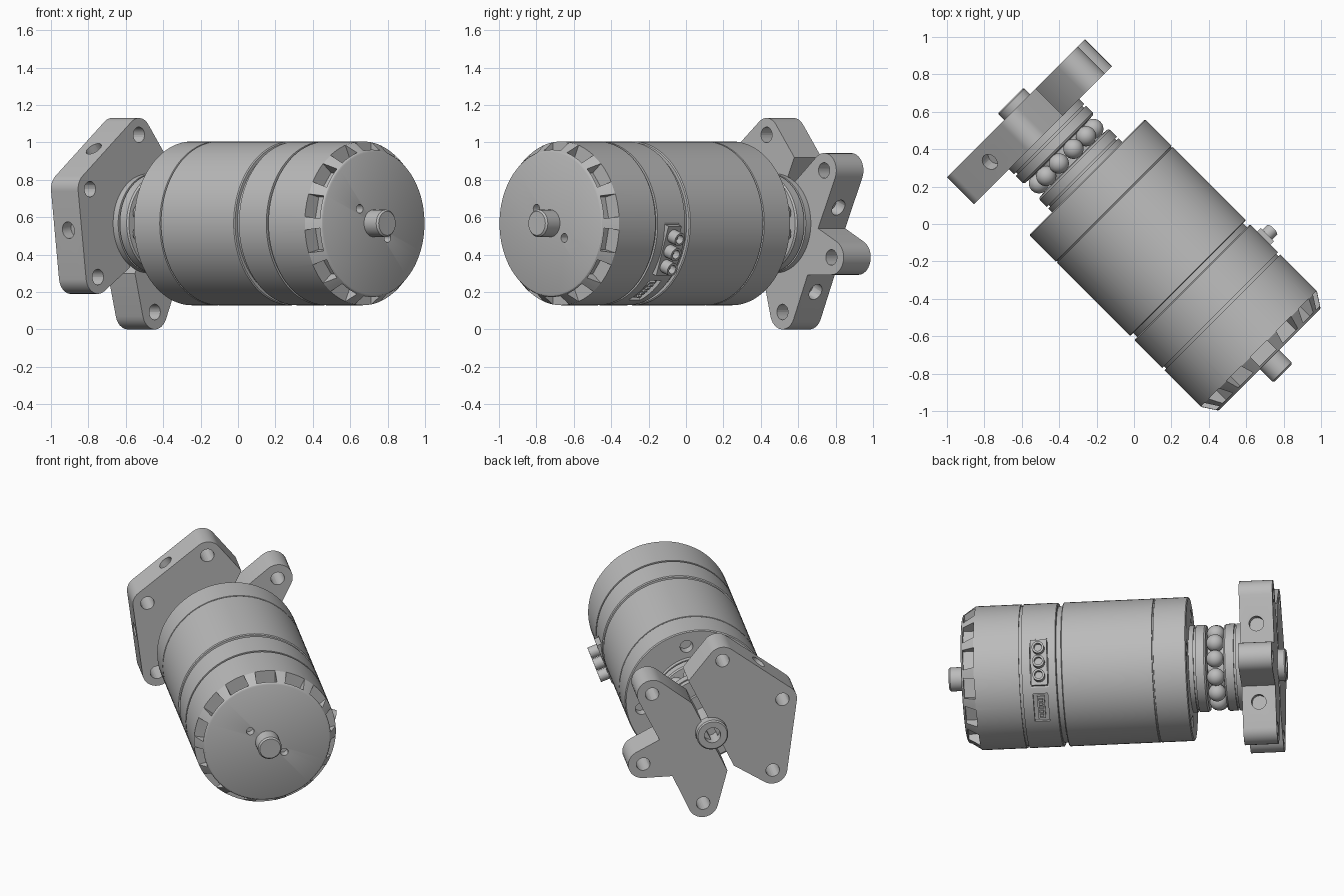
import bpy
import bmesh
import math
from mathutils import Matrix, Vector

cube = bpy.data.objects.get("Cube")
if cube:
    bpy.data.objects.remove(cube, do_unlink=True)

# Local frame: X runs along the motor axis, Y sideways, Z up
FRAME = Matrix.Translation((0, 0, 0.567)) @ Matrix.Rotation(-math.pi / 4, 4, 'Z')
AXIS_Z = 0.567

steel = bpy.data.materials.new("grey_metal")
steel.use_nodes = True
steel.diffuse_color = (0.5, 0.5, 0.5, 1)
steel.node_tree.nodes["Principled BSDF"].inputs["Base Color"].default_value = (0.5, 0.5, 0.5, 1)


def finish(name, bm, smooth=True):
    bmesh.ops.recalc_face_normals(bm, faces=bm.faces)
    mesh = bpy.data.meshes.new(name)
    bm.to_mesh(mesh)
    bm.free()
    ob = bpy.data.objects.new(name, mesh)
    bpy.context.collection.objects.link(ob)
    ob.matrix_world = FRAME
    mesh.materials.append(steel)
    if smooth:
        smooth_object(ob)
    return ob


def select(ob):
    bpy.ops.object.select_all(action='DESELECT')
    ob.select_set(True)
    bpy.context.view_layer.objects.active = ob


def smooth_object(ob):
    select(ob)
    bpy.ops.object.shade_smooth_by_angle(angle=math.radians(30))


def lathe(name, profile, steps=96):
    """Spin (axis position, radius) points about the motor axis."""
    bm = bmesh.new()
    pts = [bm.verts.new((s, r, 0)) for s, r in profile]
    edges = [bm.edges.new(p) for p in zip(pts, pts[1:])]
    bmesh.ops.spin(bm, geom=pts + edges, cent=(0, 0, 0), axis=(1, 0, 0),
                   angle=2 * math.pi, steps=steps, use_merge=True)
    bmesh.ops.remove_doubles(bm, verts=bm.verts, dist=1e-5)
    return finish(name, bm)


def add_rod(bm, centre, direction, radius, length, segments=24):
    turn = Vector(direction).to_track_quat('Z', 'Y').to_matrix().to_4x4()
    bmesh.ops.create_cone(bm, cap_ends=True, segments=segments, radius1=radius, radius2=radius,
                          depth=length, matrix=Matrix.Translation(centre) @ turn)


def add_box(bm, size, centre, angle):
    """Box on the casing: Y is radial before turning about the axis."""
    place = Matrix.Rotation(angle, 4, 'X') @ Matrix.Translation(centre)
    bmesh.ops.create_cube(bm, size=1, matrix=place @ Matrix.Diagonal((*size, 1)))


def cut(ob, bm):
    cutter = finish("cutter", bm, False)
    cutter.hide_render = True
    mod = ob.modifiers.new("cut", 'BOOLEAN')
    mod.operation = 'DIFFERENCE'
    mod.solver = 'EXACT'
    mod.object = cutter
    select(ob)
    bpy.ops.object.modifier_apply(modifier=mod.name)
    bpy.data.objects.remove(cutter, do_unlink=True)
    smooth_object(ob)


def rounded_outline(circles):
    """Counter-clockwise outline joining circles (u, z, radius) by tangents."""
    normals = []
    for a, b in zip(circles, circles[1:] + circles[:1]):
        d = Vector(b[:2]) - Vector(a[:2])
        k = (a[2] - b[2]) / d.length
        d.normalize()
        normals.append(k * d + math.sqrt(1 - k * k) * Vector((d.y, -d.x)))
    points = []
    for i, (u, z, r) in enumerate(circles):
        if r == 0:
            points.append((u, z))
            continue
        start = math.atan2(normals[i - 1].y, normals[i - 1].x)
        sweep = (math.atan2(normals[i].y, normals[i].x) - start) % (2 * math.pi)
        for j in range(13):
            t = start + sweep * j / 12
            points.append((u + r * math.cos(t), z + r * math.sin(t)))
    return points


def mount_plate(name, circles, side_holes):
    back, front = -0.884, -0.679
    bm = bmesh.new()
    face = bm.faces.new([bm.verts.new((back, u, z - AXIS_Z)) for u, z in rounded_outline(circles)])
    ext = bmesh.ops.extrude_face_region(bm, geom=[face])
    bmesh.ops.translate(bm, vec=(front - back, 0, 0),
                        verts=[g for g in ext["geom"] if isinstance(g, bmesh.types.BMVert)])
    plate = finish(name, bm)
    # Bolt holes through the lobes, and blind holes in the edges
    holes = bmesh.new()
    for u, z, r in circles:
        if r:
            add_rod(holes, (-0.78, u, z - AXIS_Z), (1, 0, 0), 0.042, 0.4)
    for u, z, du, dz in side_holes:
        add_rod(holes, (-0.78, u, z - AXIS_Z), (0, du, dz), 0.045, 0.14)
    cut(plate, holes)


# Main casing with its seams
R = 0.438
casing = lathe("main_casing", [(-0.354, 0), (-0.354, 0.432), (-0.348, R), (-0.154, R), (-0.152, 0.43),
               (-0.146, 0.43), (-0.144, R), (0.405, R), (0.41, 0.432), (0.41, 0.415), (0.445, 0.415),
               (0.445, 0)])
holes = bmesh.new()
for i in range(4):
    a = math.radians(100 + 90 * i)
    add_rod(holes, (-0.354, -0.34 * math.cos(a), 0.34 * math.sin(a)), (1, 0, 0), 0.04, 0.12)
cut(casing, holes)

# Terminal ring with two recesses for the sockets
ring = lathe("terminal_ring", [(0.44, 0), (0.44, 0.432), (0.445, R), (0.652, R), (0.652, 0.425),
             (0.672, 0.425), (0.672, 0)])
TERMINAL, DATA = math.radians(-19.6), math.radians(-57)
slots = bmesh.new()
add_box(slots, (0.11, 0.1, 0.3), (0.545, 0.46, 0), TERMINAL)
add_box(slots, (0.09, 0.1, 0.19), (0.545, 0.46, 0), DATA)
cut(ring, slots)

# Terminal block with three hollow sleeves
bm = bmesh.new()
add_box(bm, (0.1, 0.06, 0.28), (0.545, 0.412, 0), TERMINAL)
finish("terminal_block", bm, False)
turn = Matrix.Rotation(TERMINAL, 4, 'X')
out = turn @ Vector((0, 1, 0))
for i in (-1, 0, 1):
    bm = bmesh.new()
    add_rod(bm, turn @ Vector((0.545, 0.46, 0.085 * i)), out, 0.037, 0.08)
    sleeve = finish("terminal_sleeve", bm)
    bm = bmesh.new()
    add_rod(bm, turn @ Vector((0.545, 0.5, 0.085 * i)), out, 0.024, 0.08)
    cut(sleeve, bm)

# Data socket with small pins
bm = bmesh.new()
add_box(bm, (0.045, 0.03, 0.15), (0.545, 0.41, 0), DATA)
for i in range(5):
    add_box(bm, (0.025, 0.012, 0.015), (0.545, 0.43, 0.026 * (i - 2)), DATA)
finish("data_socket", bm, False)

# Front bell with notches around the bevel
bell = lathe("front_bell", [(0.668, 0), (0.668, R), (0.945, R), (1.022, 0.388), (1.026, 0.38), (1.026, 0)])
NOTCHES = 14
notches = bmesh.new()
for i in range(NOTCHES):
    add_box(notches, (0.07, 0.12, 0.125), (0.978, 0.415, 0), 2 * math.pi * (i + 0.5) / NOTCHES)
cut(bell, notches)
holes = bmesh.new()
for side in (-1, 1):
    add_rod(holes, (1.026, 0.105 * side, -0.078 * side), (1, 0, 0), 0.024, 0.1)
cut(bell, holes)

# Output shaft
lathe("front_shaft", [(1.0, 0), (1.0, 0.073), (1.118, 0.073), (1.128, 0.064), (1.128, 0)], 48)

# Ball bearing: axle, two races and the balls
lathe("rear_axle", [(-0.7, 0), (-0.7, 0.17), (-0.34, 0.17), (-0.34, 0)], 48)
for name, s, way in (("inner_race", -0.345, -1), ("outer_race", -0.679, 1)):
    lathe(name, [(s + way * t, r) for t, r in ((0, 0), (0, 0.265), (0.038, 0.265), (0.038, 0.25),
          (0.05, 0.25), (0.05, 0.265), (0.102, 0.265), (0.112, 0.258), (0.118, 0.2), (0.118, 0))])
BALLS = 12
for i in range(BALLS):
    a = 2 * math.pi * (i + 0.5) / BALLS
    bm = bmesh.new()
    bmesh.ops.create_uvsphere(bm, u_segments=24, v_segments=14, radius=0.054,
                              matrix=Matrix.Translation((-0.513, 0.213 * math.cos(a), 0.213 * math.sin(a))))
    finish("bearing_ball", bm)

# Hollow rear hub between the mounting plates
lathe("rear_hub", [(-0.82, 0), (-0.82, 0.05), (-0.933, 0.05), (-0.933, 0.09), (-0.925, 0.098),
      (-0.87, 0.098), (-0.87, 0.085), (-0.66, 0.085), (-0.66, 0)], 48)

# Two mounting plates divided by a slanted slot
mount_plate("broad_mounting_plate",
            [(-0.07, 1.04, 0.09), (-0.44, 0.75, 0.09), (-0.38, 0.28, 0.09), (-0.14, 0.33, 0), (0.14, 0.92, 0)],
            [(-0.31, 0.965, -0.62, 0.79), (-0.507, 0.53, -1, -0.13)])
mount_plate("star_mounting_plate",
            [(-0.1, 0.3, 0), (0.05, 0.093, 0.093), (0.24, 0.29, 0), (0.42, 0.385, 0.093), (0.32, 0.54, 0),
             (0.365, 0.85, 0.093), (0.12, 0.77, 0)],
            [(0.375, 0.65, 1, -0.4), (0.2, 0.2, 0.9, -0.4)])
